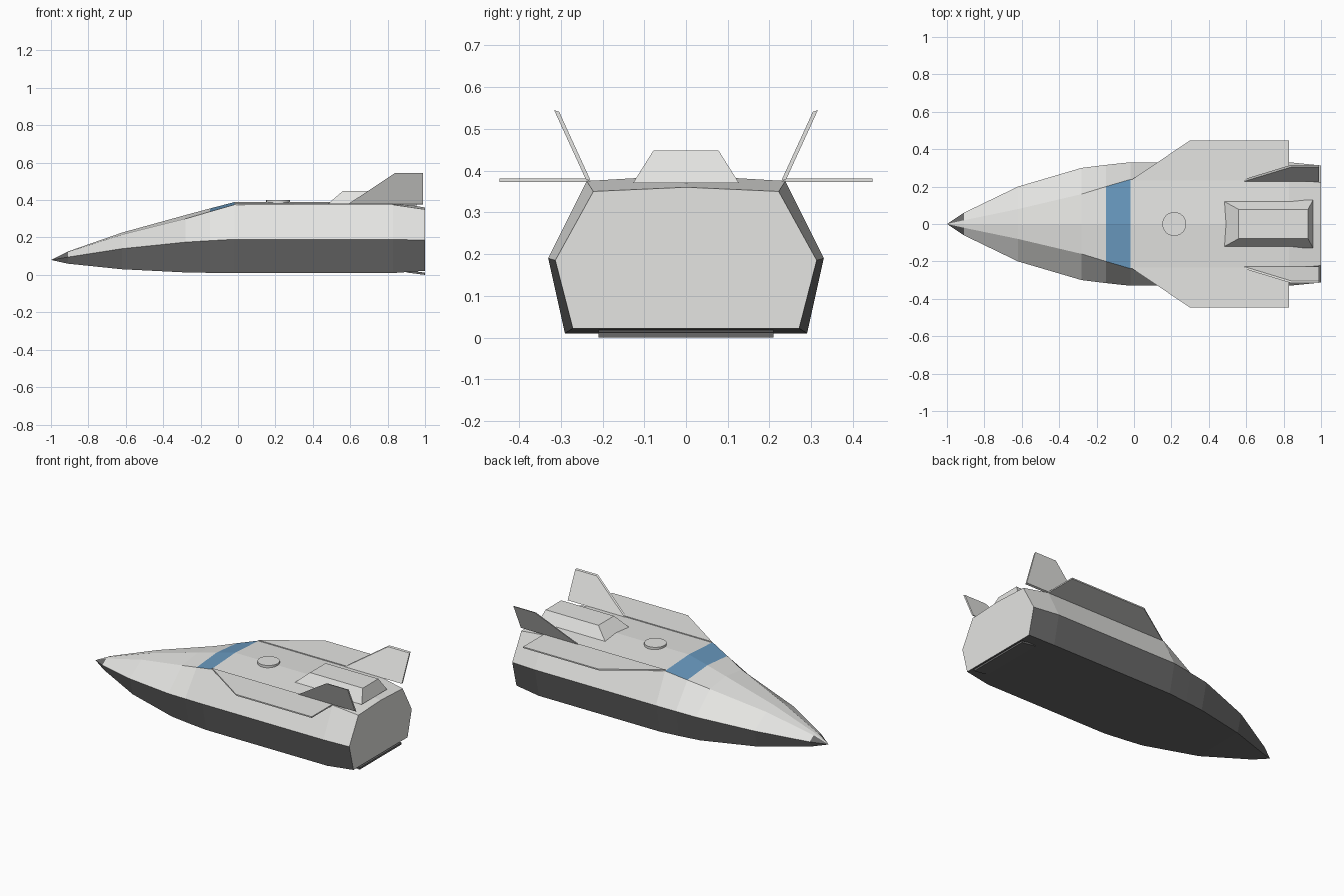
import bpy
import bmesh
from mathutils import Vector

default = bpy.data.objects.get("Cube")
if default:
    bpy.data.objects.remove(default, do_unlink=True)


def make_material(name, colour):
    mat = bpy.data.materials.new(name)
    mat.use_nodes = True
    mat.diffuse_color = (*colour, 1)
    mat.node_tree.nodes["Principled BSDF"].inputs["Base Color"].default_value = (*colour, 1)
    return mat


WHITE = make_material("off white", (0.78, 0.78, 0.76))
DARK = make_material("dark grey", (0.14, 0.14, 0.14))
BLUE = make_material("window blue", (0.14, 0.32, 0.52))


def finish(bm, name, *materials):
    bmesh.ops.recalc_face_normals(bm, faces=bm.faces)
    mesh = bpy.data.meshes.new(name)
    bm.to_mesh(mesh)
    bm.free()
    for mat in materials:
        mesh.materials.append(mat)
    obj = bpy.data.objects.new(name, mesh)
    bpy.context.collection.objects.link(obj)
    return obj


def loft(name, lower, upper, material):
    """Closed solid between two outlines with matching points."""
    bm = bmesh.new()
    a = [bm.verts.new(p) for p in lower]
    b = [bm.verts.new(p) for p in upper]
    bm.faces.new(a)
    bm.faces.new(b)
    for i in range(len(a)):
        j = (i + 1) % len(a)
        bm.faces.new((a[i], a[j], b[j], b[i]))
    return finish(bm, name, material)


def slab(name, outline, offset, material):
    points = [Vector(p) for p in outline]
    return loft(name, points, [p + Vector(offset) for p in points], material)


# Hull stations: x, ridge z, shoulder (y, z), chine (y, z), keel (y, z)
stations = [
    (-0.91, 0.125, (0.02, 0.122), (0.06, 0.095), (0.045, 0.06)),
    (-0.62, 0.226, (0.08, 0.215), (0.20, 0.14), (0.17, 0.03)),
    (-0.28, 0.320, (0.16, 0.300), (0.30, 0.175), (0.26, 0.013)),
    (-0.15, 0.355, (0.20, 0.338), (0.316, 0.183), (0.276, 0.011)),
    (-0.02, 0.389, (0.238, 0.375), (0.33, 0.19), (0.29, 0.01)),
    (0.83, 0.389, (0.238, 0.375), (0.33, 0.19), (0.29, 0.01)),
    (1.0, 0.360, (0.222, 0.350), (0.313, 0.185), (0.271, 0.022)),
]
bm = bmesh.new()
rings = []
for x, ridge, *side in stations:
    section = [(0, ridge)] + side + [(-y, z) for y, z in reversed(side)]
    rings.append([bm.verts.new((x, y, z)) for y, z in section])
count = len(rings[0])
SHOULDERS, FLANKS = (0, 6), (1, 5)

# Nose cone, with dark patches on the upper flanks
tip = bm.verts.new((-1, 0, 0.08))
for i in range(count):
    face = bm.faces.new((tip, rings[0][i], rings[0][(i + 1) % count]))
    face.material_index = 0 if i in SHOULDERS else 1

# Body panels: dark below the chine, blue window band across the top
for s in range(len(rings) - 1):
    a, b = rings[s], rings[s + 1]
    for i in range(count):
        j = (i + 1) % count
        face = bm.faces.new((a[i], a[j], b[j], b[i]))
        if i in SHOULDERS:
            face.material_index = 2 if s == 3 else 0
        else:
            face.material_index = 0 if i in FLANKS else 1
bm.faces.new(rings[-1])
finish(bm, "hull", WHITE, DARK, BLUE)

# Wings and canted tail fins
for side, label in ((1, "left"), (-1, "right")):
    wing = [(-0.02, 0.232), (0.30, 0.447), (0.83, 0.447), (0.83, 0.232)]
    slab(label + "_wing", [(x, side * y, 0.373) for x, y in wing], (0, 0, 0.008), WHITE)
    fin = [(0.59, 0.228, 0.375), (0.84, 0.304, 0.541), (0.99, 0.304, 0.541), (0.99, 0.228, 0.375)]
    slab(label + "_tail_fin", [(x, side * y, z) for x, y, z in fin],
         (0, side * 0.012, 0.004), WHITE)


def rectangle(x0, x1, y, z):
    return [(x0, -y, z), (x1, -y, z), (x1, y, z), (x0, y, z)]


# Raised engine housing on the rear deck
loft("dorsal_housing", rectangle(0.47, 0.957, 0.127, 0.37),
     rectangle(0.56, 0.93, 0.078, 0.448), WHITE)

# Round roof hatch
bm = bmesh.new()
bmesh.ops.create_cone(bm, cap_ends=True, segments=32, radius1=0.064, radius2=0.064, depth=0.025)
bmesh.ops.translate(bm, verts=bm.verts, vec=(0.215, 0, 0.388))
hatch = finish(bm, "roof_hatch", WHITE)
bpy.context.view_layer.objects.active = hatch
hatch.select_set(True)
bpy.ops.object.shade_smooth_by_angle()

# Body flap under the tail
flap = [(0.9, -0.21, 0.013), (1.0, -0.21, 0), (1.0, 0.21, 0), (0.9, 0.21, 0.013)]
slab("body_flap", flap, (0, 0, 0.012), DARK)
